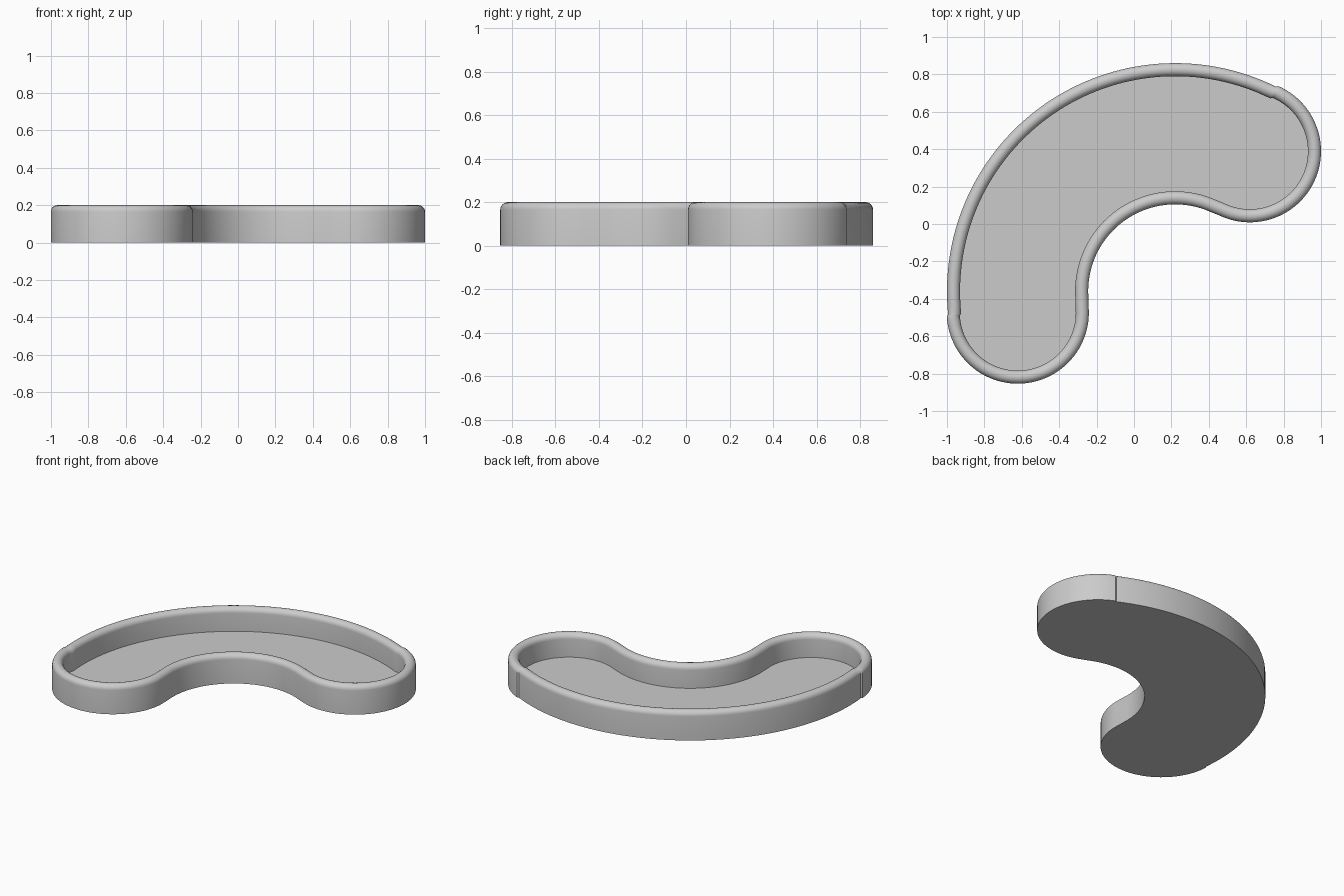
import bpy, bmesh
from math import sin, cos, radians, pi

if "Cube" in bpy.data.objects:
    bpy.data.objects.remove(bpy.data.objects["Cube"])

# Kidney-shaped tray: an arched band with rounded ends, symmetric about a diagonal
CENTRE = (0.22, -0.36)
AXIS = 124.8           # direction of the symmetry axis, degrees
R_OUT, R_IN = 1.22, 0.465
END_DIST, END_ANGLE, R_END = 0.849, 62.9, 0.38
WALL, HEIGHT, FLOOR = 0.07, 0.2, 0.04


def arc(cx, cy, r, a0, a1, n):
    return [(cx + r * cos(radians(a0 + (a1 - a0) * i / n)),
             cy + r * sin(radians(a0 + (a1 - a0) * i / n))) for i in range(n + 1)]


def outline(d):
    """Closed tray outline, moved inward by d."""
    ex, ey = END_DIST * cos(radians(END_ANGLE)), END_DIST * sin(radians(END_ANGLE))
    pts = arc(0, 0, R_OUT - d, -61, 61, 64)
    pts += arc(ex, ey, R_END - d, 58.2, 235, 48)
    pts += arc(0, 0, R_IN + d, 55, -55, 40)
    pts += arc(ex, -ey, R_END - d, -235, -58.2, 48)
    c, s = cos(radians(AXIS)), sin(radians(AXIS))
    return [(CENTRE[0] + x * c - y * s, CENTRE[1] + x * s + y * c) for x, y in pts]


# Wall cross-section: outer face, half-round rim, inner face
h = WALL / 2
section = [(0, 0)]
section += [(h - h * cos(pi * i / 12), HEIGHT - h + h * sin(pi * i / 12)) for i in range(13)]
section += [(WALL, FLOOR)]

bm = bmesh.new()
rings = [[bm.verts.new((x, y, z)) for x, y in outline(d)] for d, z in section]
for a, b in zip(rings, rings[1:]):
    for i in range(len(a)):
        j = (i + 1) % len(a)
        bm.faces.new((a[i], a[j], b[j], b[i]))

# Underside and tray floor
bm.faces.new(list(reversed(rings[0])))
bm.faces.new(rings[-1])
bmesh.ops.recalc_face_normals(bm, faces=bm.faces)

mesh = bpy.data.meshes.new("kidney_tray")
bm.to_mesh(mesh)
bm.free()
tray = bpy.data.objects.new("kidney_tray", mesh)
bpy.context.collection.objects.link(tray)
bpy.context.view_layer.objects.active = tray
tray.select_set(True)
bpy.ops.object.shade_smooth_by_angle(angle=radians(35))
